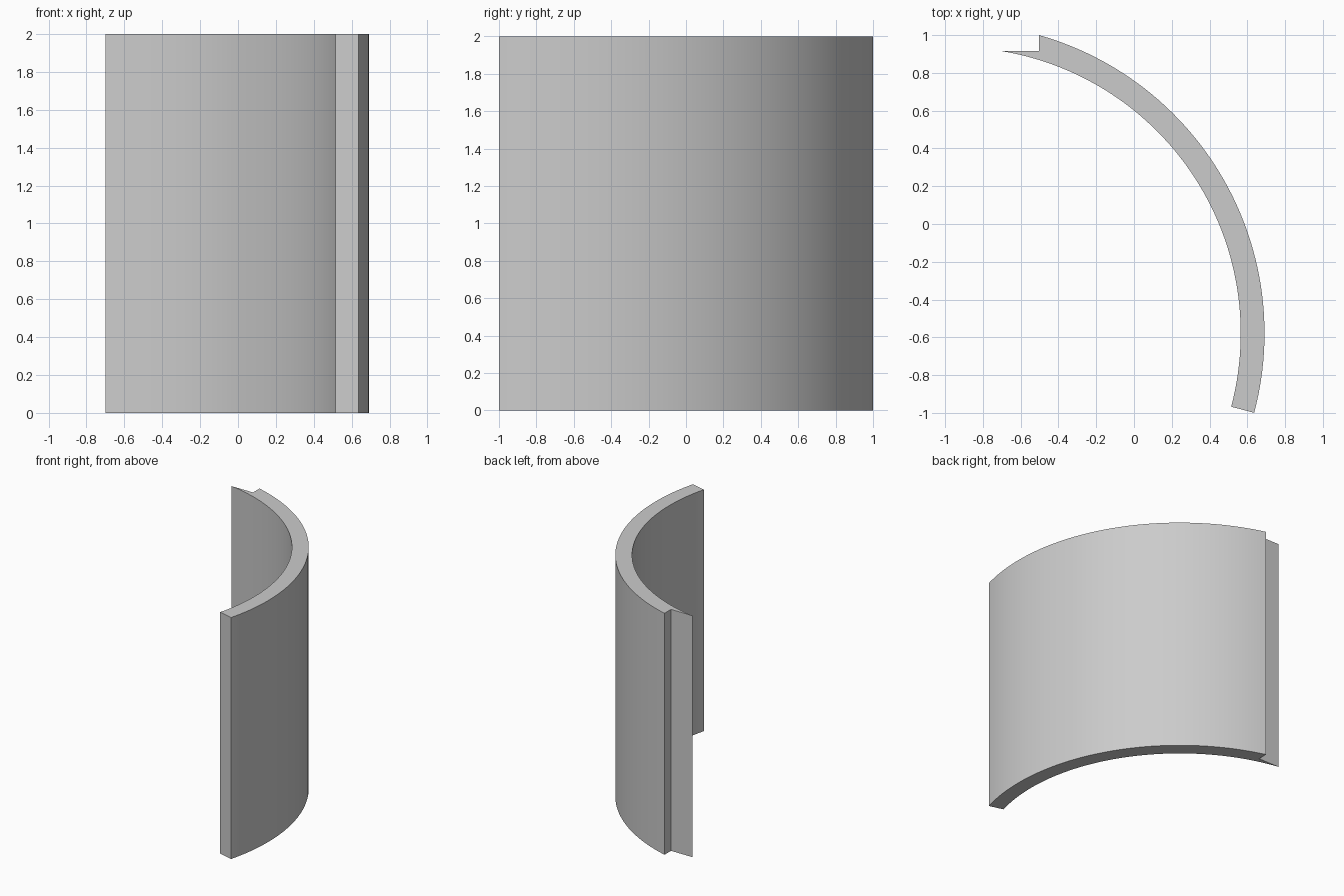
import bpy, bmesh
from math import radians, cos, sin, asin
from mathutils import Vector

cube = bpy.data.objects.get("Cube")
if cube:
    bpy.data.objects.remove(cube, do_unlink=True)

# Arc dimensions
CENTRE = Vector((-0.95, -0.579, 0))
OUTER, INNER, HEIGHT = 1.641, 1.515, 2.0
START, END = radians(-14.85), radians(74.2)
LIP_Y = 0.915
SEGMENTS = 56

# Plain grey material
grey = bpy.data.materials.new("plain_grey")
grey.use_nodes = True
colour = (0.6, 0.6, 0.6, 1)
grey.diffuse_color = colour
grey.node_tree.nodes["Principled BSDF"].inputs["Base Color"].default_value = colour


def arc(radius, start, end):
    steps = [start + (end - start) * i / SEGMENTS for i in range(SEGMENTS + 1)]
    return [CENTRE + Vector((cos(a), sin(a), 0)) * radius for a in steps]


# Cross-section: outer arc, notch corner, then inner arc back from the lip tip
outer = arc(OUTER, START, END)
notch = Vector((outer[-1].x, LIP_Y, 0))
tip_angle = radians(180) - asin((LIP_Y - CENTRE.y) / INNER)
tip_angle = radians(180) - tip_angle
inner = arc(INNER, tip_angle, START)

# Extrude the section into the curved panel
bm = bmesh.new()
base = bm.faces.new([bm.verts.new(p) for p in outer + [notch] + inner])
extruded = bmesh.ops.extrude_face_region(bm, geom=[base], use_keep_orig=True)
top = [v for v in extruded["geom"] if isinstance(v, bmesh.types.BMVert)]
bmesh.ops.translate(bm, verts=top, vec=(0, 0, HEIGHT))
bmesh.ops.recalc_face_normals(bm, faces=bm.faces)
mesh = bpy.data.meshes.new("curved_panel")
bm.to_mesh(mesh)
bm.free()
mesh.materials.append(grey)
panel = bpy.data.objects.new("curved_panel", mesh)
bpy.context.collection.objects.link(panel)

# Smooth curved walls, crisp edges
bpy.ops.object.select_all(action="DESELECT")
panel.select_set(True)
bpy.context.view_layer.objects.active = panel
bpy.ops.object.shade_smooth_by_angle(angle=radians(30))
